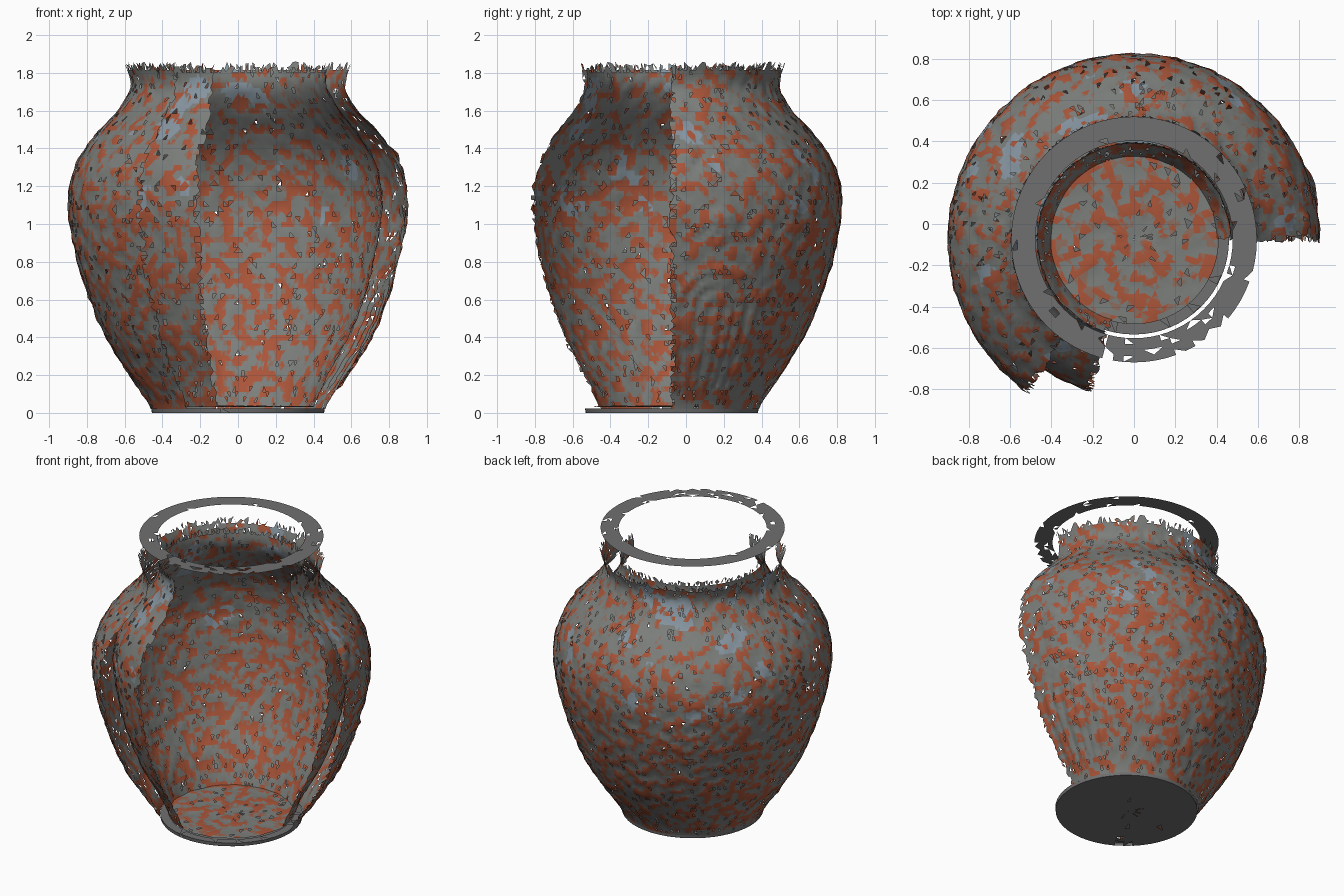
import bpy, math, random
from mathutils import Vector, noise

if "Cube" in bpy.data.objects:
    bpy.data.objects.remove(bpy.data.objects["Cube"])

random.seed(7)
CY = -0.075  # jar axis, set off because part of the front is broken away


def material(name, rgb):
    m = bpy.data.materials.new(name)
    m.diffuse_color = (*rgb, 1)
    m.use_nodes = True
    m.node_tree.nodes["Principled BSDF"].inputs["Base Color"].default_value = m.diffuse_color
    return m


GREY = material("grey_clay", (0.20, 0.21, 0.20))
BROWN = material("brown_clay", (0.27, 0.15, 0.11))
RED = material("red_clay", (0.40, 0.09, 0.04))
BLUE = material("blue_glaze", (0.24, 0.30, 0.35))
PLAIN = material("plain_clay", (0.16, 0.16, 0.16))
CLAY = [GREY, BROWN, RED, BLUE]


def smooth_profile(pts, z):
    """Catmull-Rom radius at height z from (z, r) points."""
    n = len(pts)
    i = 0
    while i < n - 2 and pts[i + 1][0] < z:
        i += 1
    (z0, r0), (z1, r1) = pts[i], pts[i + 1]

    def slope(k):
        a, b = pts[max(k - 1, 0)], pts[min(k + 1, n - 1)]
        return (b[1] - a[1]) / (b[0] - a[0])
    h = z1 - z0
    t = (z - z0) / h
    return ((2*t**3 - 3*t*t + 1) * r0 + (t**3 - 2*t*t + t) * h * slope(i)
            + (3*t*t - 2*t**3) * r1 + (t**3 - t*t) * h * slope(i + 1))


def blotch(p):
    return noise.noise(p * 17) + 0.4 * noise.noise(p * 34)


def clay_index(p):
    """Red patches low down, greyer and bluer towards the shoulder."""
    v = blotch(p) - 0.22 * max(0, p.z - 1.0)
    if p.z > 1.0 and noise.noise(p * 5 + Vector((9, 3, 1))) > 0.38 and v < 0.05:
        return 3
    return 2 if v > 0.12 else 1 if v > 0.0 else 0


def make(name, verts, faces, mats, painted):
    me = bpy.data.meshes.new(name)
    me.from_pydata(verts, [], faces)
    for m in mats:
        me.materials.append(m)
    for f in me.polygons:
        f.use_smooth = True
        if painted:
            f.material_index = clay_index(f.center)
    ob = bpy.data.objects.new(name, me)
    bpy.context.collection.objects.link(ob)
    return ob


def grid(name, point, nu, nv, mats, painted, loss, flip=False):
    """Triangulated sheet point(u, v) with random chipped-out triangles."""
    verts = [point(i / nu, j / nv) for j in range(nv + 1) for i in range(nu + 1)]
    faces = []
    for j in range(nv):
        for i in range(nu):
            a = j * (nu + 1) + i
            b, c, d = a + 1, a + nu + 2, a + nu + 1
            tris = [(a, b, c), (a, c, d)] if (i + j) % 2 else [(a, b, d), (b, c, d)]
            for t in tris:
                if random.random() >= loss((i + .5) / nu, (j + .5) / nv):
                    faces.append(t[::-1] if flip else t)
    return make(name, verts, faces, mats, painted)


def ornament(a, z):
    """Raised rosettes, an arched panel and a plume on the outside."""
    h = 0.0
    for a0, z0, r0 in ((17, 1.0, 0.11), (6, 1.37, 0.055)):
        dx, dz = math.radians(a - a0) * 0.88, z - z0
        d = math.hypot(dx, dz)
        if d < r0:
            petals = 0.5 + 0.5 * math.cos(8 * math.atan2(dz, dx))
            h += 0.014 * (1 - d / r0) + 0.014 * petals * math.sin(math.pi * d / r0)
    dx = math.radians(a - 18) * 0.75
    d = abs(dx) if z < 0.55 else math.hypot(dx, z - 0.55)
    if 0.12 < z < 0.8 and d < 0.22:
        h += 0.012 * max(0, math.cos(d * 2 * math.pi / 0.07))
    dx = math.radians(a - 120) * 0.88
    d = math.hypot(dx, z - 0.85)
    if d < 0.16 and z > 0.8:
        h += 0.01 * max(0, math.cos(9 * math.atan2(z - 0.85, dx)))
    return h


def wall(name, prof, end, nu, nv, z0, z1, rough, carved, flip):
    """Part-turn shell from azimuth 0 round the back to the break."""
    def point(u, v):
        z = z0 + (z1 - z0) * v
        a = end * u
        if u in (0, 1):
            a += random.uniform(-1.2, 1.2)
        if v == 1:
            z += random.uniform(-0.02, 0.02)
        r = smooth_profile(prof, z)
        ca, sa = math.cos(math.radians(a)), math.sin(math.radians(a))
        if 0.03 < v < 0.97:
            r += rough * blotch(Vector((r * ca, CY + r * sa, z)))
        if carved:
            r += ornament(a, z)
        return (r * ca, CY + r * sa, z)

    def loss(u, v):
        if v > 1 - 1 / nv:
            return 0.45
        if u < 1 / nu or u > 1 - 1 / nu:
            return 0.3
        return 0.035
    return grid(name, point, nu, nv, CLAY, True, loss, flip)


# Outer and inner skins of the jar; the inner one survives a little further round
OUTER = [(0, .455), (.05, .475), (.2, .575), (.4, .70), (.6, .785), (.8, .85),
         (1.0, .892), (1.1, .90), (1.2, .893), (1.3, .865), (1.4, .81), (1.5, .73),
         (1.6, .635), (1.7, .575), (1.76, .57), (1.85, .60)]
INNER = [(.03, .40), (.2, .475), (.4, .585), (.6, .665), (.8, .72), (1.0, .755),
         (1.1, .765), (1.2, .757), (1.3, .735), (1.4, .69), (1.5, .62),
         (1.6, .54), (1.7, .48), (1.76, .465), (1.85, .475)]
wall("outer_wall", OUTER, 235, 150, 74, 0.02, 1.84, 0.010, True, False)
wall("inner_wall", INNER, 254, 130, 66, 0.03, 1.83, 0.008, False, True)


def disc(name, r0, r1, z, nu, nv, mats, painted, chip, flip=False, bump=0.0):
    def point(u, v):
        r, a = r0 + (r1 - r0) * v, 2 * math.pi * u
        x, y = r * math.cos(a), CY + r * math.sin(a)
        return (x, y, z + bump * blotch(Vector((x, y, z))))
    return grid(name, point, nu, nv, mats, painted, chip, flip)


# Floor inside, flat underside and the low foot edge all round
disc("inner_floor", 0.003, 0.41, 0.035, 64, 14, CLAY, True,
     lambda u, v: 0.02, flip=True, bump=0.006)
disc("base_underside", 0.003, 0.458, 0.0, 48, 8, [PLAIN], False, lambda u, v: 0.012)
disc("foot_ledge", 0.40, 0.46, 0.022, 64, 1, [PLAIN], False,
     lambda u, v: 0.06, flip=True)


def foot(u, v):
    a = 2 * math.pi * u
    r = 0.456 + 0.004 * v
    return (r * math.cos(a), CY + r * math.sin(a), 0.024 * v)


grid("foot_edge", foot, 64, 1, [PLAIN], False, lambda u, v: 0.03)


# Flat rim ring, left standing clear of the neck, most chipped at the front right
def rim_chips(u, v):
    front_right = 0.70 < u < 0.97
    return 0.22 if front_right and v < 0.4 else 0.08 if v < 0.3 or front_right else 0.01


disc("rim_ring", 0.478, 0.595, 2.0, 72, 4, [PLAIN], False, rim_chips, flip=True)
